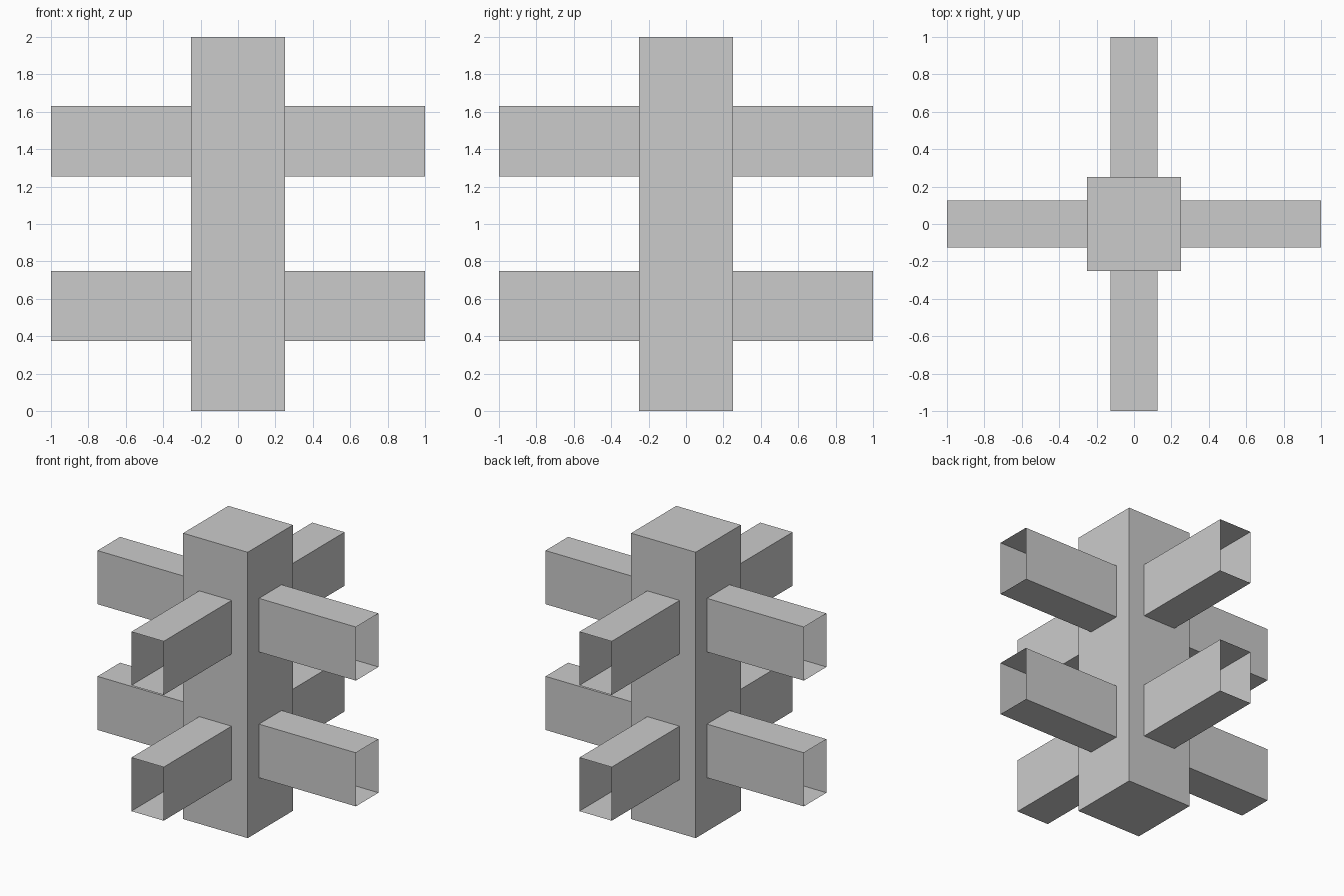
import bpy, bmesh
from math import pi
from mathutils import Matrix, Vector

if "Cube" in bpy.data.objects:
    bpy.data.objects.remove(bpy.data.objects["Cube"])


def box(name, lo, hi, open_ends=False, turn=0.0):
    """Box from corner lo to corner hi, optionally open along x, turned about z."""
    lo, hi = Vector(lo), Vector(hi)
    bm = bmesh.new()
    bmesh.ops.create_cube(bm, size=1.0)
    bmesh.ops.scale(bm, vec=hi - lo, verts=bm.verts)
    bmesh.ops.translate(bm, vec=(lo + hi) / 2, verts=bm.verts)
    if open_ends:
        ends = [f for f in bm.faces if abs(f.normal.x) > 0.9]
        bmesh.ops.delete(bm, geom=ends, context='FACES_ONLY')
    bmesh.ops.rotate(bm, cent=(0, 0, 0), matrix=Matrix.Rotation(turn, 3, 'Z'), verts=bm.verts)
    mesh = bpy.data.meshes.new(name)
    bm.to_mesh(mesh)
    bm.free()
    obj = bpy.data.objects.new(name, mesh)
    bpy.context.collection.objects.link(obj)
    return obj


# Square central column
box("column", (-0.25, -0.25, 0), (0.25, 0.25, 2))

# Two tiers of thin-walled, open-ended arms on all four sides
for tier, (z0, z1) in {"lower": (0.375, 0.75), "upper": (1.255, 1.63)}.items():
    for i, side in enumerate(("right", "back", "left", "front")):
        box(f"{tier}_{side}_arm", (0.25, -0.125, z0), (1, 0.125, z1),
            open_ends=True, turn=i * pi / 2)
